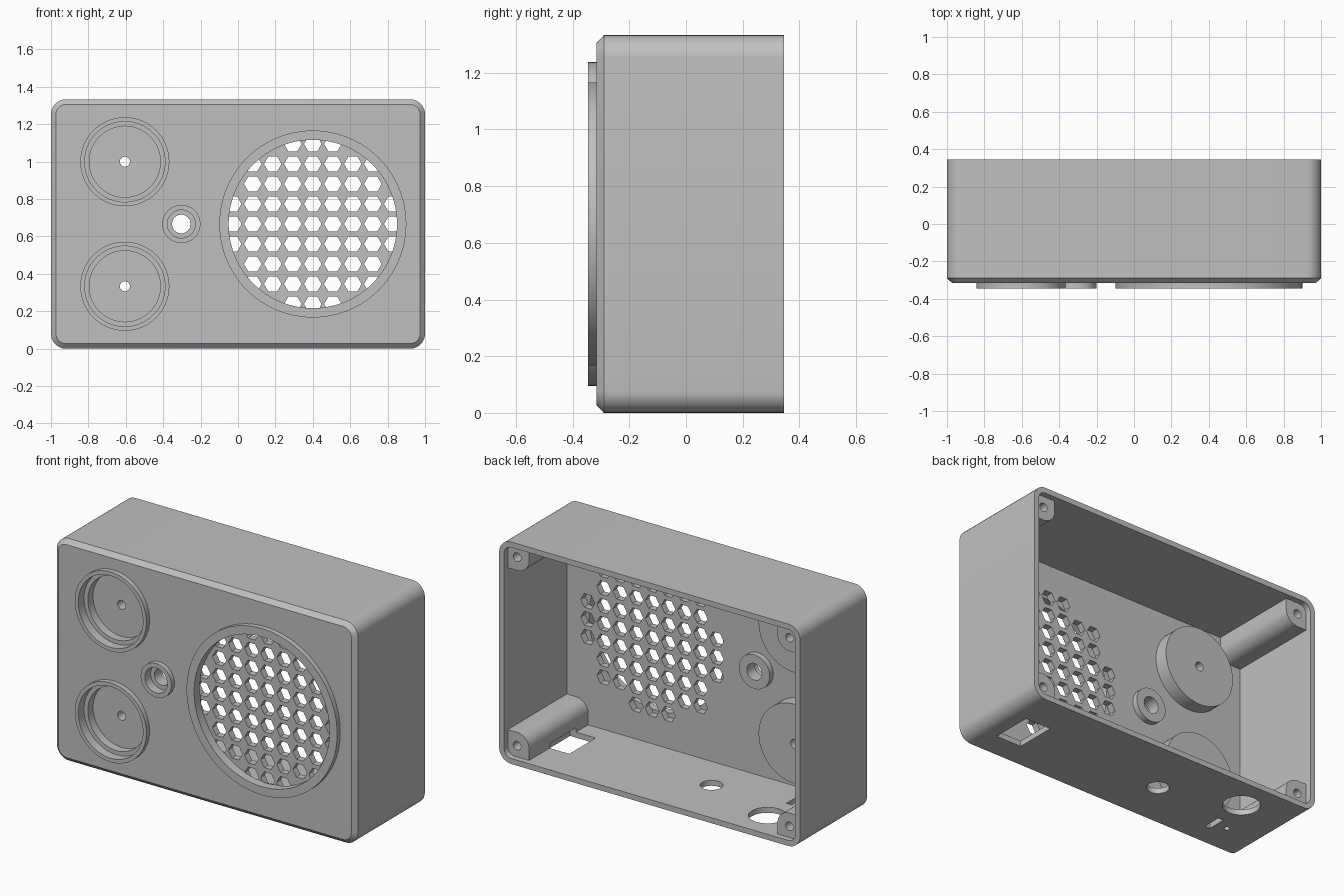
import bpy, bmesh, math
from mathutils import Vector

cube = bpy.data.objects.get("Cube")
if cube:
    bpy.data.objects.remove(cube, do_unlink=True)

HEIGHT = 1.333
MID = HEIGHT / 2
FRONT, INNER, BACK = -0.315, -0.25, 0.345   # front face, inside of front wall, open back
BOSS = -0.345                               # front of raised rings
FLOOR = -0.29                               # recess floor behind the rings
WALL = 0.033
KNOBS = [(-0.605, MID + 0.333), (-0.605, MID - 0.333)]
BUTTON = (-0.303, MID)
SPEAKER = (0.4, MID)

grey = bpy.data.materials.new("light grey plastic")
grey.use_nodes = True
grey.diffuse_color = (0.53, 0.53, 0.53, 1)
grey.node_tree.nodes["Principled BSDF"].inputs["Base Color"].default_value = grey.diffuse_color


def circle(center, r, n=64, start=0.0):
    return [(center[0] + r * math.cos(start + math.tau * i / n),
             center[1] + r * math.sin(start + math.tau * i / n)) for i in range(n)]


def rounded_rect(inset, radius, steps=8):
    pts = []
    for k, (sx, sz) in enumerate([(1, 1), (-1, 1), (-1, -1), (1, -1)]):
        cx = sx * (1 - inset - radius)
        cz = MID + sz * (MID - inset - radius)
        for i in range(steps + 1):
            a = (k + i / steps) * math.pi / 2
            pts.append((cx + radius * math.cos(a), cz + radius * math.sin(a)))
    return pts


def loft(bm, rings, axis="y"):
    """Closed solid through (outline, depth) rings along y or z."""
    loops = []
    for pts, d in rings:
        loops.append([bm.verts.new((p, d, q) if axis == "y" else (p, q, d)) for p, q in pts])
    faces = [bm.faces.new(loops[0]), bm.faces.new(loops[-1])]
    n = len(loops[0])
    for a, b in zip(loops, loops[1:]):
        for i in range(n):
            j = (i + 1) % n
            faces.append(bm.faces.new((a[i], a[j], b[j], b[i])))
    bmesh.ops.recalc_face_normals(bm, faces=faces)


def make(name, solids):
    """Object from a list of (outline, start, end, axis) prisms."""
    bm = bmesh.new()
    for pts, a, b, axis in solids:
        loft(bm, [(pts, a), (pts, b)], axis)
    return finish(name, bm)


def finish(name, bm):
    mesh = bpy.data.meshes.new(name)
    bm.to_mesh(mesh)
    bm.free()
    mesh.materials.append(grey)
    ob = bpy.data.objects.new(name, mesh)
    bpy.context.scene.collection.objects.link(ob)
    return ob


def combine(ob, tool, operation):
    mod = ob.modifiers.new("combine", "BOOLEAN")
    mod.operation, mod.solver, mod.object = operation, "EXACT", tool
    bpy.context.view_layer.update()
    mesh = bpy.data.meshes.new_from_object(ob.evaluated_get(bpy.context.evaluated_depsgraph_get()))
    ob.modifiers.clear()
    ob.data = mesh
    bpy.data.objects.remove(tool, do_unlink=True)


# Enclosure shell with a chamfered front edge
bm = bmesh.new()
loft(bm, [(rounded_rect(0.027, 0.053), FRONT),
          (rounded_rect(0, 0.08), FRONT + 0.025),
          (rounded_rect(0, 0.08), BACK)])
case = finish("speaker_case", bm)
combine(case, make("cavity", [(rounded_rect(WALL, 0.047), INNER, BACK + 0.1, "y")]), "DIFFERENCE")

# Raised rings, dial cups and corner screw posts
adds = [(circle(k, 0.238), BOSS, -0.165, "y") for k in KNOBS]
adds.append((circle(BUTTON, 0.102, 48), BOSS, -0.215, "y"))
adds.append((circle(SPEAKER, 0.5, 96), BOSS, INNER - 0.02, "y"))
posts = [(sx * 0.905, MID + sz * 0.566) for sx in (-1, 1) for sz in (-1, 1)]
for x, z in posts:
    sx, sz = math.copysign(1, x), math.copysign(1, z - MID)
    outline = [(x - sx * 0.08 * math.cos(t * math.pi / 20), z - sz * 0.08 * math.sin(t * math.pi / 20))
               for t in range(11)]
    cx, cz = sx * 0.972, MID + sz * (MID - 0.028)
    outline += [(cx, z - sz * 0.08), (cx, cz), (x - sx * 0.08, cz)]
    adds.append((outline, INNER - 0.02, 0.31, "y"))
combine(case, make("bosses", adds), "UNION")

# Shallow recesses inside the rings
recesses = [(circle(k, 0.215), -0.4, FLOOR, "y") for k in KNOBS]
recesses.append((circle(BUTTON, 0.075, 48), -0.4, FLOOR, "y"))
recesses.append((circle(SPEAKER, 0.45, 96), -0.4, FLOOR, "y"))
combine(case, make("recesses", recesses), "DIFFERENCE")

# Deeper dial wells
combine(case, make("wells", [(circle(k, 0.19), -0.33, -0.24, "y") for k in KNOBS]), "DIFFERENCE")

# Shaft holes, screw holes and hexagonal grille
holes = [(circle(k, 0.027, 24), -0.3, -0.1, "y") for k in KNOBS]
holes.append((circle(BUTTON, 0.05, 32), -0.32, -0.1, "y"))
holes += [(circle(p, 0.026, 24), 0.0, 0.4, "y") for p in posts]
PITCH = 0.107
for i in range(-4, 5):
    for j in range(-4, 5):
        if i * i + j * j <= 18:
            c = (SPEAKER[0] + i * PITCH, SPEAKER[1] + j * PITCH)
            holes.append((circle(c, 0.047, 6), FLOOR - 0.0025, INNER + 0.04, "y"))

# Openings in the underside: socket, jack, switch, slot and pin hole
def rect(x, y, w, d):
    return [(x - w / 2, y - d / 2), (x + w / 2, y - d / 2), (x + w / 2, y + d / 2), (x - w / 2, y + d / 2)]


for outline in (rect(0.78, -0.01, 0.17, 0.25), circle((-0.17, 0), 0.0625, 32),
                circle((-0.643, 0.145), 0.104, 48), rect(-0.655, -0.1, 0.035, 0.115),
                circle((-0.745, -0.1), 0.016, 16)):
    holes.append((outline, -0.05, 0.06, "z"))
combine(case, make("holes", holes), "DIFFERENCE")

# Smooth curved walls, crisp edges
bpy.ops.object.select_all(action="DESELECT")
case.select_set(True)
bpy.context.view_layer.objects.active = case
bpy.ops.object.shade_smooth_by_angle(angle=math.radians(30))
